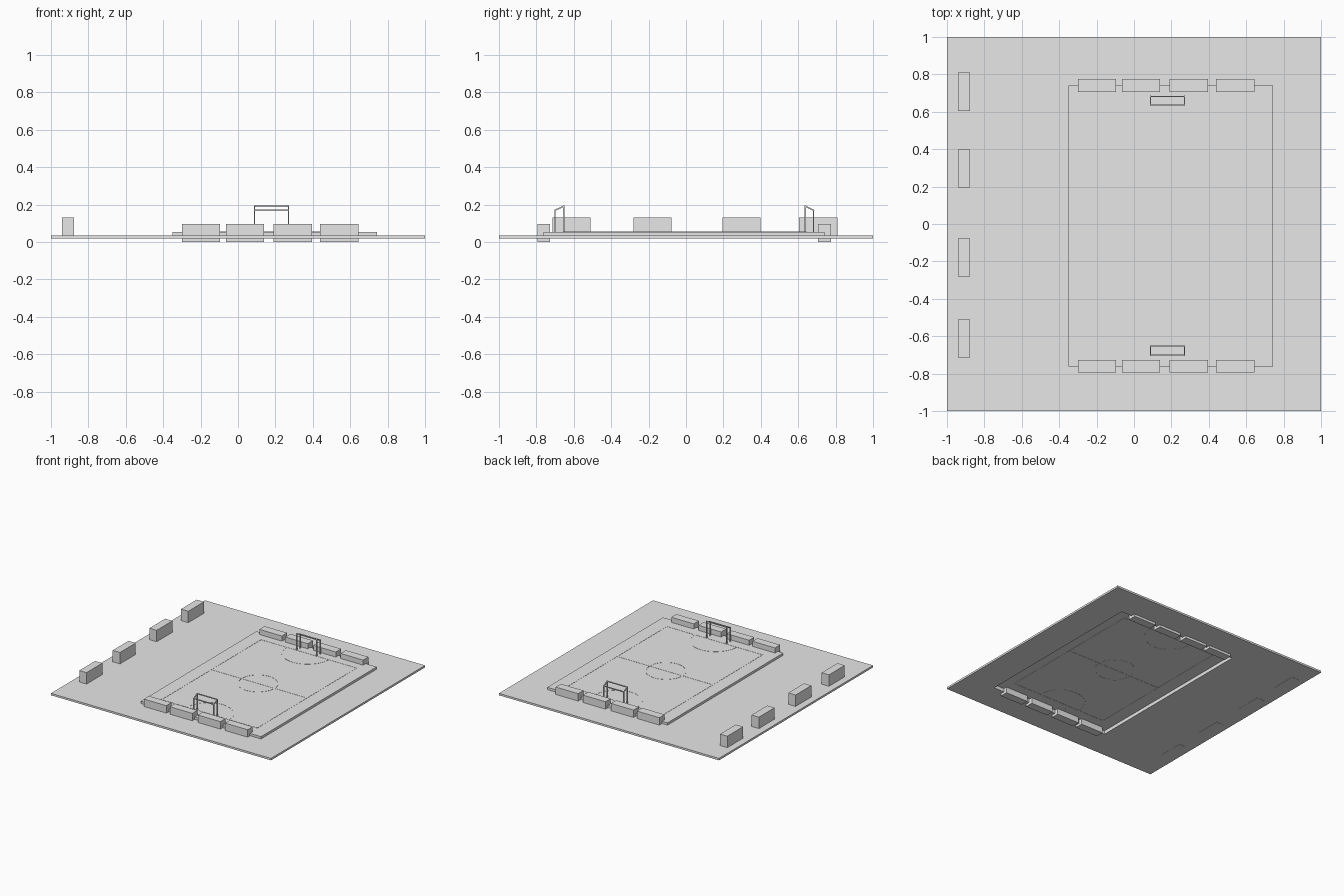
import bpy, bmesh, math
from mathutils import Vector

cube = bpy.data.objects.get("Cube")
if cube:
    bpy.data.objects.remove(cube)

grey = bpy.data.materials.new("light_grey")
grey.use_nodes = True
grey.diffuse_color = (0.8, 0.8, 0.8, 1)
grey.node_tree.nodes["Principled BSDF"].inputs["Base Color"].default_value = (0.8, 0.8, 0.8, 1)


def add_object(name, bm):
    bmesh.ops.recalc_face_normals(bm, faces=bm.faces)
    mesh = bpy.data.meshes.new(name)
    bm.to_mesh(mesh)
    bm.free()
    mesh.materials.append(grey)
    obj = bpy.data.objects.new(name, mesh)
    bpy.context.collection.objects.link(obj)
    return obj


def box(name, x, y, z):
    """Box from (low, high) ranges on each axis."""
    bm = bmesh.new()
    bmesh.ops.create_cube(bm, size=1)
    for v in bm.verts:
        v.co = Vector([(r[0] + r[1]) / 2 + c * (r[1] - r[0]) for c, r in zip(v.co, (x, y, z))])
    return add_object(name, bm)


def cut(obj, cutter):
    mod = obj.modifiers.new("cut", "BOOLEAN")
    mod.operation = "DIFFERENCE"
    mod.object = cutter
    mod.solver = "EXACT"
    bpy.context.view_layer.objects.active = obj
    bpy.ops.object.modifier_apply(modifier=mod.name)


def add_bar(bm, a, b, thick):
    """Square bar between two points."""
    a, b = Vector(a), Vector(b)
    verts = bmesh.ops.create_cube(bm, size=1)["verts"]
    turn = (b - a).to_track_quat("Z", "Y")
    for v in verts:
        local = Vector((v.co.x * thick, v.co.y * thick, v.co.z * ((b - a).length + thick)))
        v.co = (a + b) / 2 + turn @ local


def arc_line(name, cx, cy, radius, start, end, steps=32):
    """Thin painted arc following a circle."""
    bm = bmesh.new()
    rows = []
    for i in range(steps + 1):
        t = start + (end - start) * i / steps
        rows.append([bm.verts.new((cx + r * math.cos(t), cy + r * math.sin(t), z))
                     for r, z in ((radius - HALF, LOW), (radius + HALF, LOW),
                                  (radius + HALF, HIGH), (radius - HALF, HIGH))])
    for p, q in zip(rows, rows[1:]):
        for k in range(4):
            n = (k + 1) % 4
            bm.faces.new((p[k], p[n], q[n], q[k]))
    bmesh.ops.remove_doubles(bm, verts=bm.verts, dist=0.0001)
    bmesh.ops.holes_fill(bm, edges=bm.edges, sides=4)
    return add_object(name, bm)


# Ground plate and raised court, hollow underneath
ground = box("ground_plate", (-1, 1), (-1, 1), (0.02, 0.036))
court = box("court_floor", (-0.35, 0.743), (-0.762, 0.74), (0.025, 0.055))
hollow = box("court_hollow_cutter", (-0.346, 0.739), (-0.758, 0.736), (-0.1, 0.048))
hollow.hide_render = True
cut(ground, hollow)
cut(court, hollow)
bpy.data.objects.remove(hollow)

# Court markings
LOW, HIGH, HALF = 0.0465, 0.0564, 0.004
X0, X1, Y0, Y1 = -0.24, 0.63, -0.65, 0.64
MID_X, MID_Y = 0.185, -0.005
for name, y in (("front_end_line", Y0), ("centre_line", MID_Y), ("back_end_line", Y1)):
    box(name, (X0, X1), (y - HALF, y + HALF), (LOW, HIGH))
for name, x in (("right_side_line", X0), ("left_side_line", X1)):
    box(name, (x - HALF, x + HALF), (Y0, Y1), (LOW, HIGH))
arc_line("centre_circle", MID_X, MID_Y, 0.15, 0, 2 * math.pi, 48)
arc_line("front_goal_arc", MID_X, Y0, 0.19, 0, math.pi)
arc_line("back_goal_arc", MID_X, Y1, 0.19, math.pi, 2 * math.pi)

# Goals: tall front posts, shorter rear posts, sloping sides
for name, mouth, rear in (("front_goal", -0.653, -0.7), ("back_goal", 0.637, 0.682)):
    bm = bmesh.new()
    left, right = 0.27, 0.088
    for x in (left, right):
        add_bar(bm, (x, mouth, 0.05), (x, mouth, 0.192), 0.007)
        add_bar(bm, (x, rear, 0.05), (x, rear, 0.17), 0.007)
        add_bar(bm, (x, mouth, 0.192), (x, rear, 0.17), 0.007)
    add_bar(bm, (left, mouth, 0.192), (right, mouth, 0.192), 0.007)
    add_bar(bm, (left, rear, 0.17), (right, rear, 0.17), 0.007)
    add_object(name, bm)

# Low barriers behind both goals
for side, y in (("front", (-0.793, -0.727)), ("back", (0.706, 0.774))):
    for i, x in enumerate((-0.3, -0.065, 0.19, 0.438)):
        box(f"{side}_barrier_{i + 1}", (x, x + 0.205), y, (0, 0.097))

# Benches along the right edge
for i, y in enumerate((-0.715, -0.281, 0.195, 0.605)):
    box(f"bench_{i + 1}", (-0.942, -0.876), (y, y + 0.204), (0.0185, 0.13))
